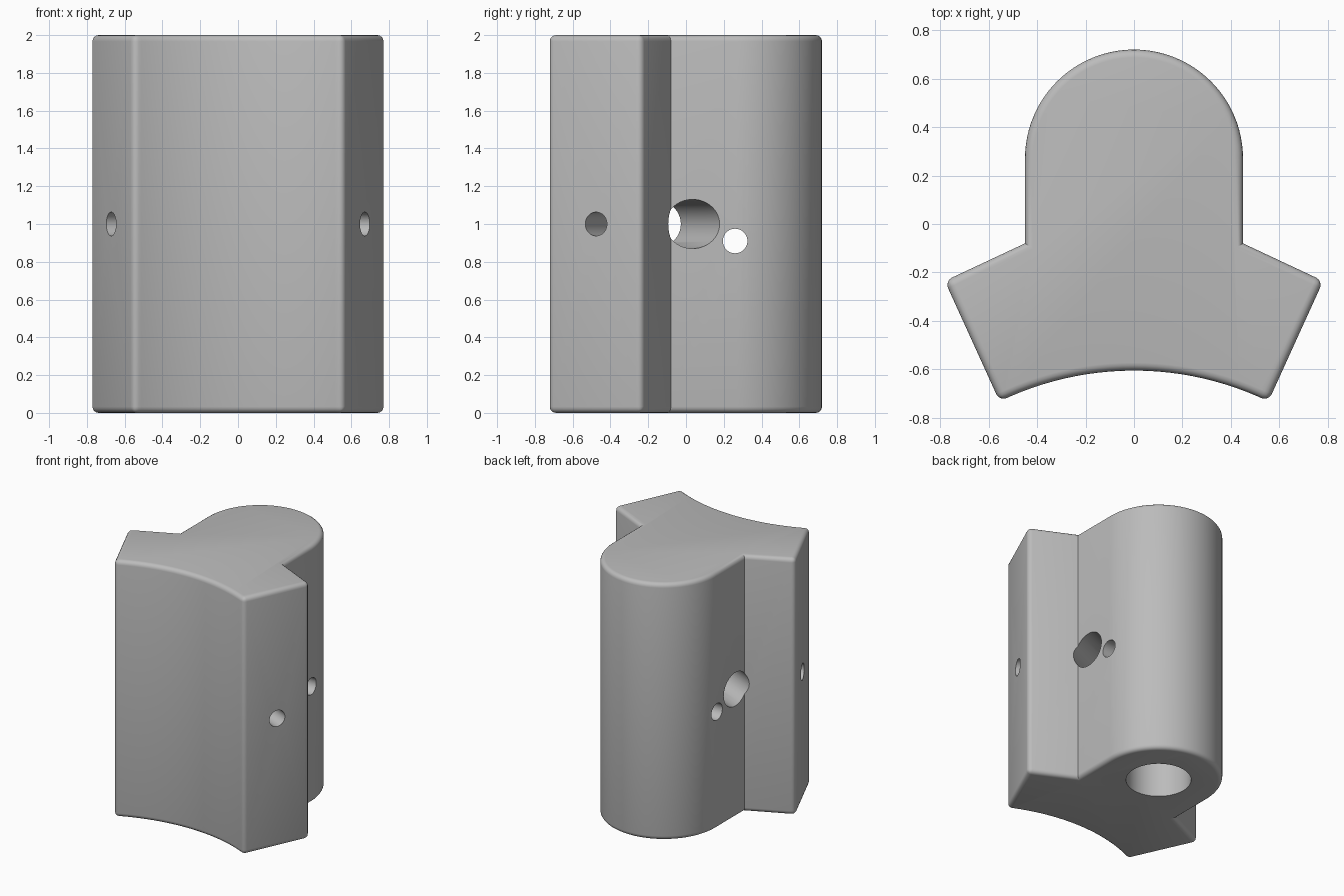
import bpy, bmesh, math
from mathutils import Vector

cube = bpy.data.objects.get("Cube")
if cube:
    bpy.data.objects.remove(cube, do_unlink=True)

HEIGHT = 2.0
BOSS_R, BOSS_Y = 0.45, 0.27      # rounded back
FRONT_Y, FRONT_R = -0.605, 1.276  # hollow front
WING_TIP = (0.781, -0.235)
WING_TOE_X = 0.555
CROSS = Vector((0, -0.17, 1.0))   # where the two screw lines meet
TILT = math.radians(24.5)

grey = bpy.data.materials.new("plain grey")
grey.use_nodes = True
colour = (0.5, 0.5, 0.5, 1)
grey.diffuse_color = colour
grey.node_tree.nodes["Principled BSDF"].inputs["Base Color"].default_value = colour


def outline():
    """Plan of the block, counter-clockwise from the left wing."""
    pts = [WING_TIP, (BOSS_R, -0.08)]
    for i in range(49):
        a = math.pi * i / 48
        pts.append((BOSS_R * math.cos(a), BOSS_Y + BOSS_R * math.sin(a)))
    pts += [(-BOSS_R, -0.08), (-WING_TIP[0], WING_TIP[1])]
    half = math.asin(WING_TOE_X / FRONT_R)
    for i in range(25):
        a = half * (i / 12 - 1)
        pts.append((FRONT_R * math.sin(a), FRONT_Y - FRONT_R * (1 - math.cos(a))))
    return pts


# Block: extruded plan with rounded outer edges
bm = bmesh.new()
base = bm.faces.new([bm.verts.new((x, y, 0)) for x, y in outline()])
ext = bmesh.ops.extrude_face_region(bm, geom=[base])
bmesh.ops.translate(bm, vec=(0, 0, HEIGHT),
                    verts=[g for g in ext["geom"] if isinstance(g, bmesh.types.BMVert)])
bmesh.ops.recalc_face_normals(bm, faces=bm.faces)
outer = [e for e in bm.edges if e.calc_face_angle_signed() > math.radians(30)]
bmesh.ops.bevel(bm, geom=outer, offset=0.033, segments=4, profile=0.5, affect="EDGES")
mesh = bpy.data.meshes.new("block")
bm.to_mesh(mesh)
bm.free()
mesh.materials.append(grey)
block = bpy.data.objects.new("block", mesh)
bpy.context.collection.objects.link(block)


def drill(name, start, end, radius):
    """Cut a round hole between two points."""
    start, end = Vector(start), Vector(end)
    axis = end - start
    bpy.ops.mesh.primitive_cylinder_add(vertices=48, radius=radius, depth=axis.length,
                                        location=(start + end) / 2)
    cutter = bpy.context.object
    cutter.name = name
    cutter.rotation_mode = "QUATERNION"
    cutter.rotation_quaternion = axis.to_track_quat("Z", "Y")
    cutter.data.materials.append(grey)
    mod = block.modifiers.new(name, "BOOLEAN")
    mod.operation, mod.solver, mod.object = "DIFFERENCE", "EXACT", cutter
    bpy.context.view_layer.objects.active = block
    bpy.ops.object.modifier_apply(modifier=name)
    bpy.data.objects.remove(cutter, do_unlink=True)


# Post socket from below and the pin hole crossing it
drill("post_socket", (0, BOSS_Y, -0.1), (0, BOSS_Y, 1.2), 0.23)
drill("pin_hole", (-0.6, 0.26, 0.91), (0.6, 0.26, 0.91), 0.065)

# Screw holes through each wing, with wide access bores from the opposite side
for side in (1, -1):
    out = Vector((side * math.cos(TILT), -math.sin(TILT), 0))
    drill("access_bore", CROSS - out * 0.75, CROSS + out * 0.2, 0.13)
    drill("screw_hole", CROSS, CROSS + out * 0.9, 0.063)

bpy.ops.object.select_all(action="DESELECT")
block.select_set(True)
bpy.context.view_layer.objects.active = block
bpy.ops.object.shade_smooth_by_angle(angle=math.radians(30))
